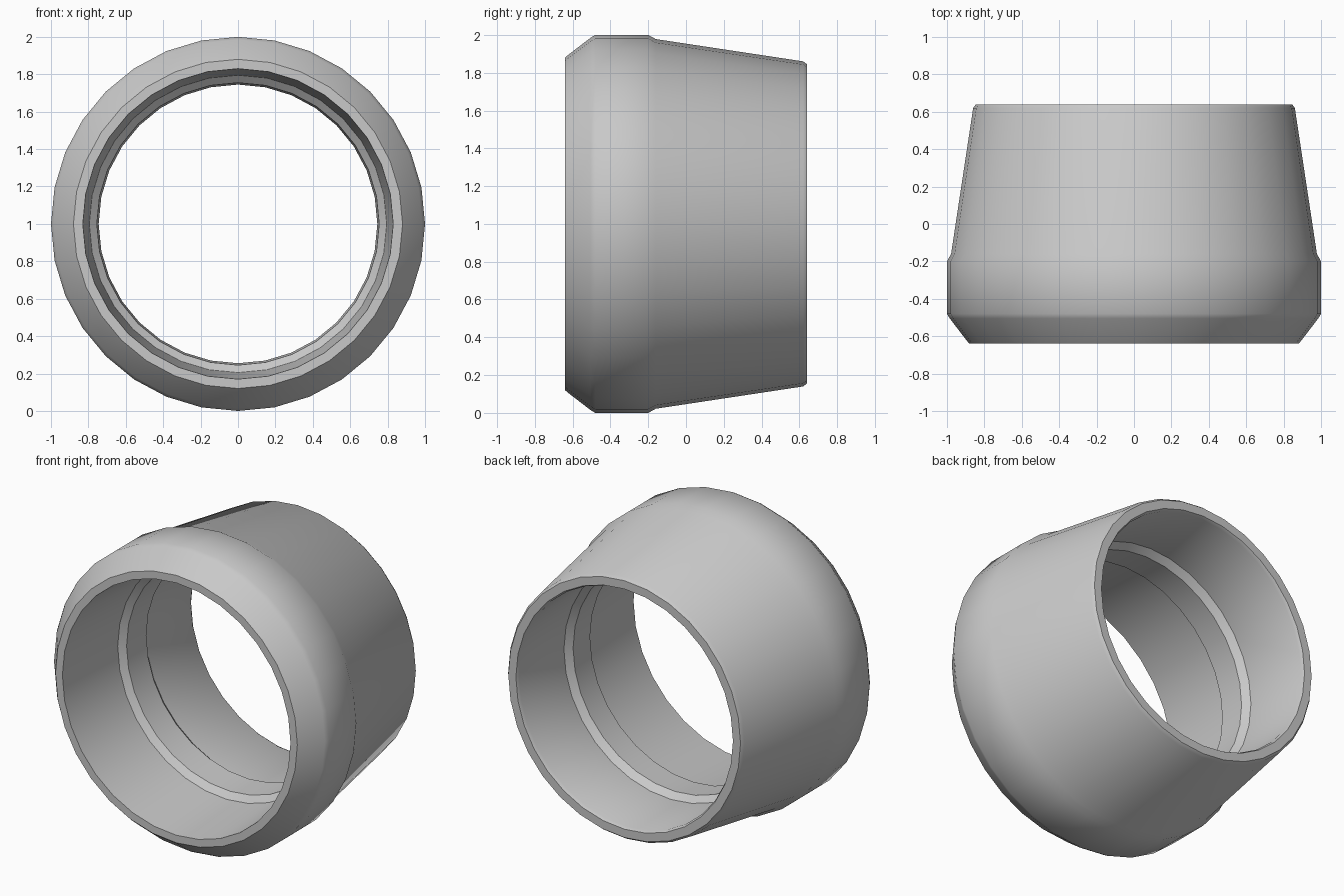
import bpy
import bmesh
import math
from mathutils import Matrix, Vector

cube = bpy.data.objects.get("Cube")
if cube:
    bpy.data.objects.remove(cube, do_unlink=True)

SIDES = 32

# Plain grey finish
grey = bpy.data.materials.new("plain_grey")
grey.use_nodes = True
color = (0.58, 0.58, 0.58, 1)
grey.diffuse_color = color
grey.node_tree.nodes["Principled BSDF"].inputs["Base Color"].default_value = color

# Closed wall section as (y, radius) pairs
outer_wall = [(-0.64, 0.88), (-0.62, 0.897), (-0.505, 0.985), (-0.48, 1.0),
              (-0.2, 1.0), (-0.16, 0.978), (0.62, 0.86), (0.64, 0.845)]
inner_wall = [(0.64, 0.79), (0.62, 0.78), (0.155, 0.78), (0.11, 0.745),
              (-0.08, 0.755), (-0.115, 0.795), (-0.64, 0.83)]


def lathe(name, section, material):
    """Revolve a closed section around the y axis and rest it on the floor."""
    bm = bmesh.new()
    rings = []
    for i in range(SIDES):
        turn = Matrix.Rotation(math.tau * i / SIDES, 3, 'Y')
        rings.append([bm.verts.new(turn @ Vector((0, y, r)) + Vector((0, 0, 1)))
                      for y, r in section])
    count = len(section)
    for i in range(SIDES):
        a, b = rings[i], rings[(i + 1) % SIDES]
        for j in range(count):
            k = (j + 1) % count
            bm.faces.new((a[j], a[k], b[k], b[j]))
    bmesh.ops.recalc_face_normals(bm, faces=bm.faces)
    mesh = bpy.data.meshes.new(name)
    bm.to_mesh(mesh)
    bm.free()
    mesh.materials.append(material)
    obj = bpy.data.objects.new(name, mesh)
    bpy.context.collection.objects.link(obj)
    return obj


# Tapered sleeve with a raised inner ridge
sleeve = lathe("tapered_sleeve", outer_wall + inner_wall, grey)
bpy.ops.object.select_all(action='DESELECT')
sleeve.select_set(True)
bpy.context.view_layer.objects.active = sleeve
bpy.ops.object.shade_smooth_by_angle(angle=math.radians(35))
